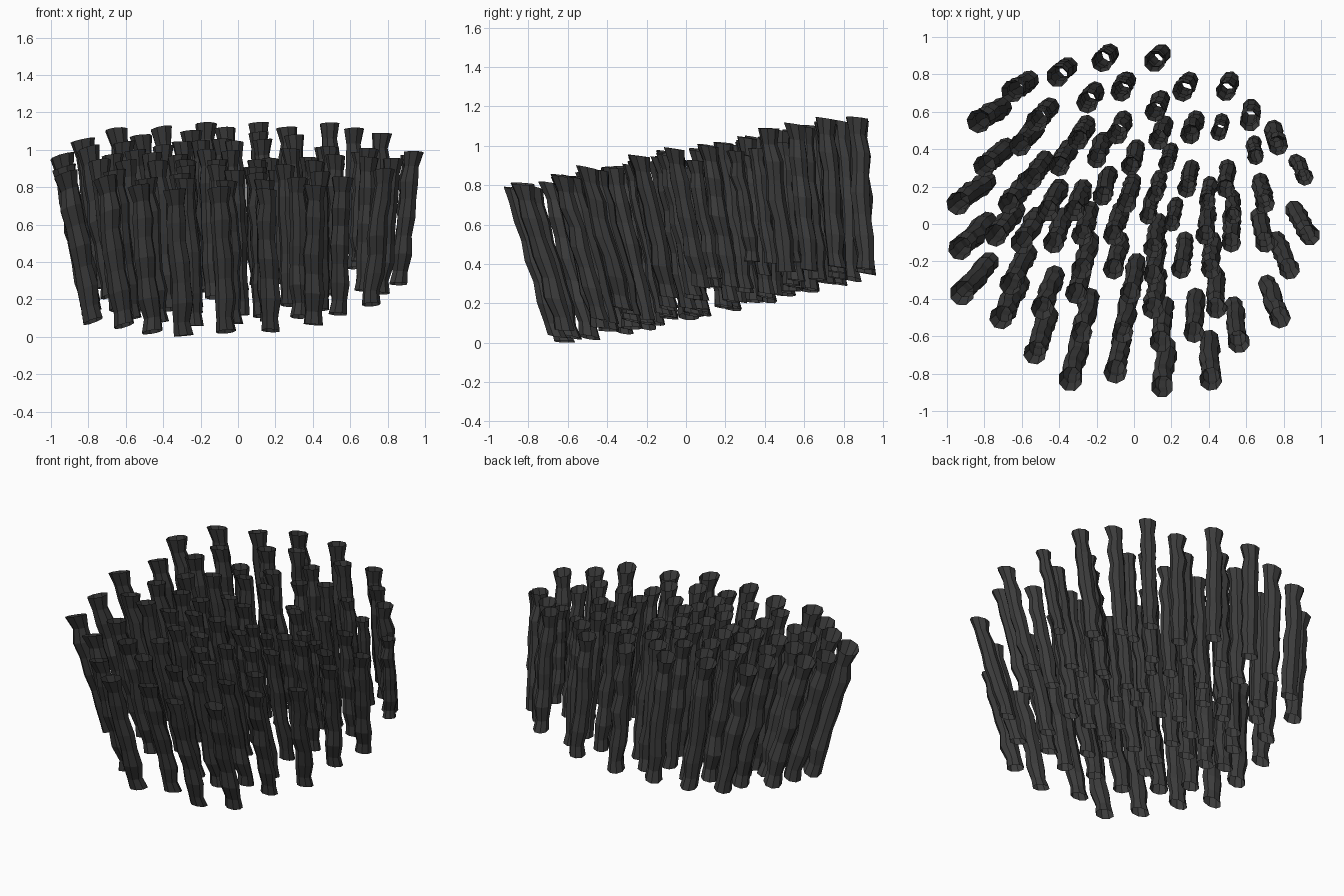
import bpy, bmesh, math, random
from mathutils import Vector

if "Cube" in bpy.data.objects:
    bpy.data.objects.remove(bpy.data.objects["Cube"])

random.seed(4)
SIDES = 8

# Column tops in plan: one y per row, followed by the x of every column in it
ROWS = {
    .87: (-.17, .11), .79: (-.41,), .71: (-.65, .26, -.07, .49), .65: (-.25,),
    .60: (.11,), .55: (.62, -.83, -.52), .48: (.30, .45, -.09), .45: (.13, -.30),
    .42: (.77, -.61), .35: (.65, -.20), .31: (-.80, .17, -.02, -.40),
    .24: (.92, -.55), .19: (.49, .28), .15: (.11, -.17), .11: (-.94, .70, -.67, .39, -.04),
    .07: (-.46, -.32), .03: (.53, .07), -.01: (.20,), -.06: (-.11, -.28, .38, .94, -.74),
    -.10: (.70, .52, -.60, -.43), -.13: (.10, -.93), -.24: (.83, .41, .25, -.28, -.11),
    -.27: (.10,), -.32: (-.66,), -.37: (-.92, -.02, -.31), -.45: (.10, -.49, .44),
    -.50: (.78, -.71), -.58: (-.06, -.28, .32), -.63: (.56, .14), -.69: (-.53,),
    -.79: (-.10,), -.83: (.41, -.34), -.87: (.15,),
}
# Columns that are thinner and shorter than the rest
SMALL = {(.92, .24), (.45, .48), (.65, .35), (.17, .31), (.39, .11),
         (.53, .03), (.07, .03), (.20, -.01), (.11, .15)}

# Shared lengthwise profile: (position from base to top, radius factor)
PROFILE = [(0, .92), (.09, .78), (.22, .98), (.36, .84), (.50, .96),
           (.64, .84), (.77, .94), (.89, .78), (1, 1.06)]

stone = bpy.data.materials.new("dark_stone")
stone.diffuse_color = (.045, .045, .045, 1)
stone.use_nodes = True
stone.node_tree.nodes["Principled BSDF"].inputs["Base Color"].default_value = stone.diffuse_color


def column_axis(x, y, small):
    """Top and base points: both ends lie on tilted surfaces, columns fan outwards."""
    top = Vector((x, y, .98 + .21 * y + .03 * x + random.uniform(-.012, .012)))
    bx = x + .035 - .13 * x * abs(x) + .06 * y * max(x, 0)
    by = y + .13 - .10 * y
    base = Vector((bx, by, .175 + .22 * by + .08 * bx + .05 * bx * bx))
    if small:
        return base.lerp(top, .1), top.lerp(base, .1)
    return base, top


def make_column(name, x, y):
    small = (x, y) in SMALL
    base, top = column_axis(x, y, small)
    radius = .043 if small else .047 + .011 * math.hypot(x - .3, y - .2)
    spin = random.uniform(0, math.tau)
    tilt_x = .3 * max(-x, 0) + random.uniform(-.1, .1)
    tilt_y = -.12 + random.uniform(-.1, .1)
    bm = bmesh.new()
    rings = []
    for t, f in PROFILE:
        inner = 0 < t < 1
        wob = Vector((random.uniform(-.008, .008), random.uniform(-.008, .008), 0)) * inner
        c = base.lerp(top, t) + wob
        r = radius * f * random.uniform(.96, 1.04)
        ring = []
        for i in range(SIDES):
            a = spin + math.tau * i / SIDES
            dx, dy = r * math.cos(a), r * math.sin(a)
            ring.append(bm.verts.new(c + Vector((dx, dy, tilt_x * dx + tilt_y * dy))))
        rings.append(ring)
    # side walls only: the columns are open tubes
    for lo, hi in zip(rings, rings[1:]):
        for i in range(SIDES):
            j = (i + 1) % SIDES
            bm.faces.new((lo[i], lo[j], hi[j], hi[i]))
    mesh = bpy.data.meshes.new(name)
    bm.to_mesh(mesh)
    bm.free()
    mesh.materials.append(stone)
    ob = bpy.data.objects.new(name, mesh)
    bpy.context.collection.objects.link(ob)
    return ob


columns = []
for y, xs in ROWS.items():
    for x in xs:
        columns.append(make_column(f"stone_column_{len(columns) + 1:02d}", x, y))

# Rest the lowest column end on the floor
floor = min(v.co.z for ob in columns for v in ob.data.vertices)
for ob in columns:
    ob.location.z = -floor
